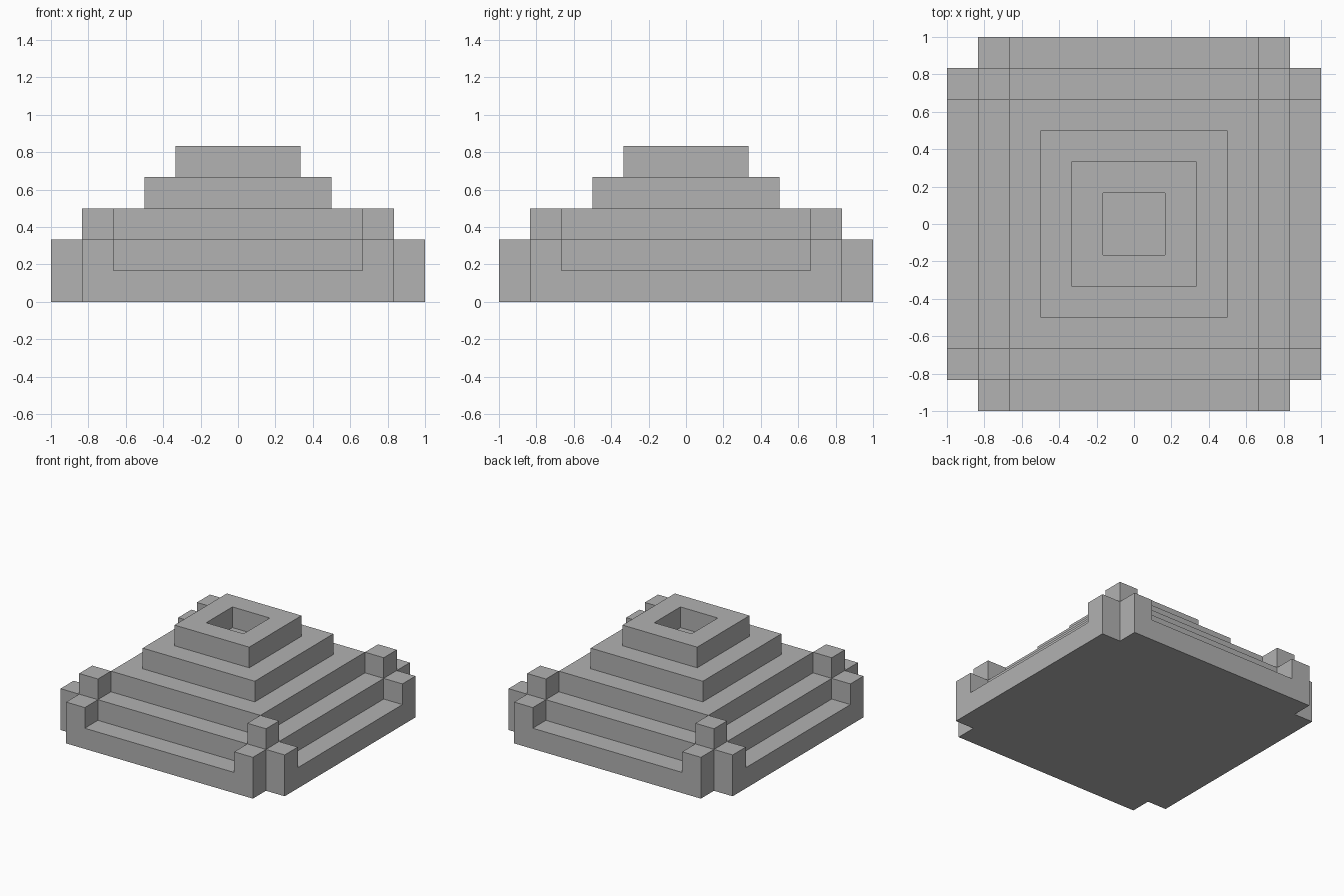
import bpy
import bmesh
from math import pi
from mathutils import Matrix, Vector

UNIT = 1 / 6  # one building block
SIDES = ("front", "left", "back", "right")

cube = bpy.data.objects.get("Cube")
if cube:
    bpy.data.objects.remove(cube, do_unlink=True)

stone = bpy.data.materials.new("grey stone")
stone.use_nodes = True
grey = (0.445, 0.445, 0.445, 1)
stone.diffuse_color = grey
stone.node_tree.nodes["Principled BSDF"].inputs["Base Color"].default_value = grey


def loft(name, rings, turn=0):
    """Skin a list of matching outlines, cap the last, leave the ground side open."""
    spin = Matrix.Rotation(turn * pi / 2, 3, "Z")
    bm = bmesh.new()
    loops = [[bm.verts.new(spin @ Vector(p) * UNIT) for p in ring] for ring in rings]
    for low, high in zip(loops, loops[1:]):
        for i in range(len(low)):
            j = (i + 1) % len(low)
            quad = (low[i], low[j], high[j], high[i])
            if any(v.co.z > 0.001 for v in quad):
                bm.faces.new(quad)
    bm.faces.new(loops[-1])
    bm.normal_update()
    mesh = bpy.data.meshes.new(name)
    bm.to_mesh(mesh)
    bm.free()
    mesh.materials.append(stone)
    obj = bpy.data.objects.new(name, mesh)
    bpy.context.collection.objects.link(obj)
    return obj


def rect(x0, x1, y0, y1, z):
    return [(x0, y0, z), (x1, y0, z), (x1, y1, z), (x0, y1, z)]


# Stepped core with the square pit sunk into its top
steps = [(4, 0), (4, 3), (3, 3), (3, 4), (2, 4), (2, 5), (1, 5), (1, 4)]
loft("stepped_core", [rect(-h, h, -h, h, z) for h, z in steps])

# Outer wall with a raised post at each end
wall = [(-5, 0), (5, 0), (5, 2), (4, 2), (4, 1), (-4, 1), (-4, 2), (-5, 2)]

for turn, side in enumerate(SIDES):
    loft(side + "_wall", [[(x, y, z) for x, z in wall] for y in (-5, -6)], turn)
    # Ledge between the wall and the core
    loft(side + "_ledge", [rect(-4, 4, -5, -4, z) for z in (0, 2)], turn)
    # Tall corner post
    loft(side + "_corner_post", [rect(4, 5, -5, -4, z) for z in (0, 3)], turn)

# Flat underside with notched corners
outline = []
for turn in range(4):
    spin = Matrix.Rotation(turn * pi / 2, 3, "Z")
    outline += [spin @ Vector(p) for p in ((6, -5, 0), (6, 5, 0), (5, 5, 0))]
loft("underside", [outline[::-1]])
